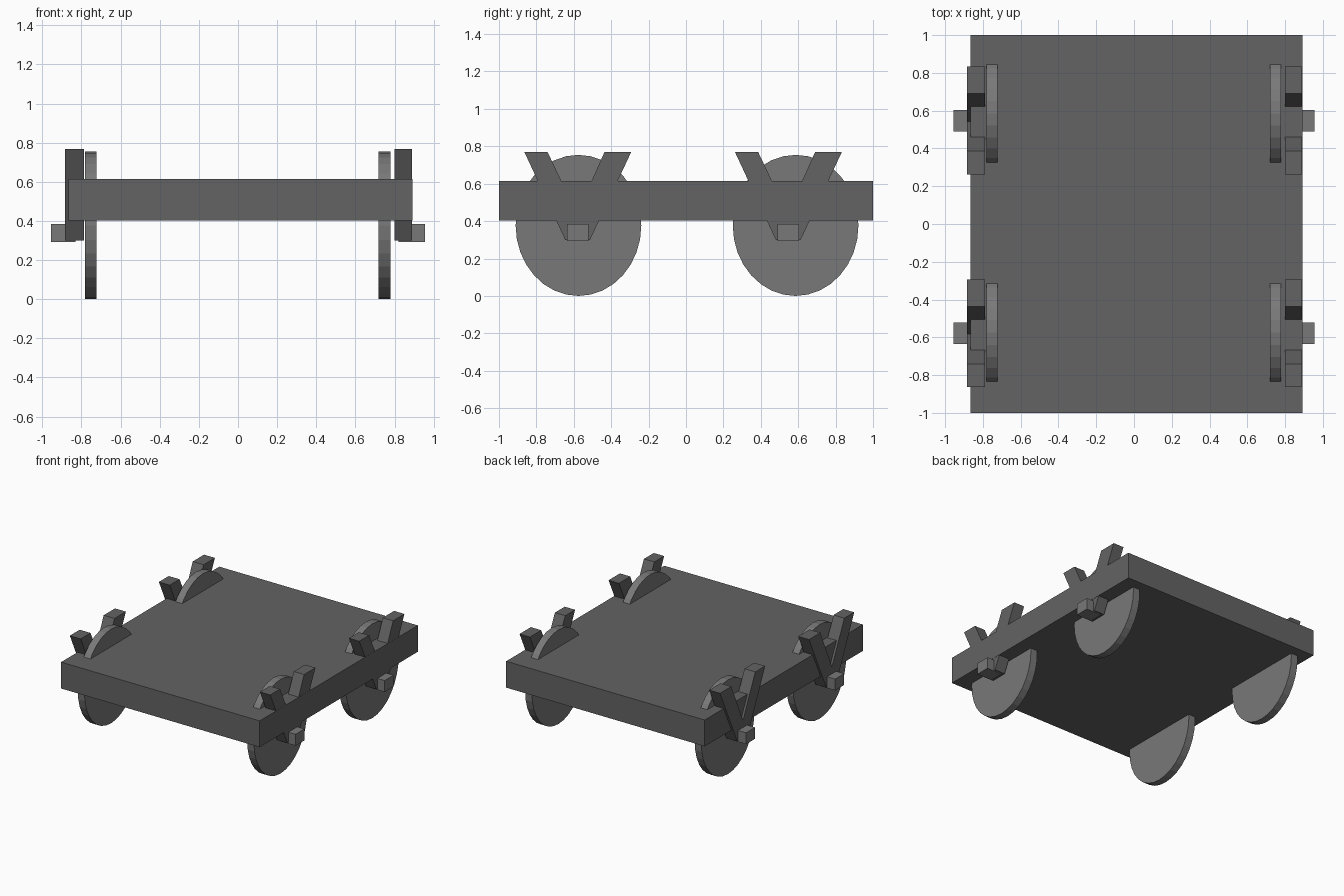
import bpy, bmesh
from mathutils import Matrix

if "Cube" in bpy.data.objects:
    bpy.data.objects.remove(bpy.data.objects["Cube"])


def paint(name, v):
    mat = bpy.data.materials.new(name)
    mat.diffuse_color = (v, v, v, 1)
    mat.use_nodes = True
    mat.node_tree.nodes["Principled BSDF"].inputs["Base Color"].default_value = mat.diffuse_color
    return mat


DARK, MID = paint("dark_grey", 0.126), paint("mid_grey", 0.19)


def finish(name, bm, mat):
    bmesh.ops.recalc_face_normals(bm, faces=bm.faces)
    mesh = bpy.data.meshes.new(name)
    bm.to_mesh(mesh)
    bm.free()
    mesh.materials.append(mat)
    obj = bpy.data.objects.new(name, mesh)
    bpy.context.collection.objects.link(obj)
    return obj


def prism(name, profile, x0, x1, mat):
    """Extrude a (y, z) profile from x0 to x1."""
    bm = bmesh.new()
    face = bm.faces.new([bm.verts.new((x0, y, z)) for y, z in profile])
    ext = bmesh.ops.extrude_face_region(bm, geom=[face])
    verts = [v for v in ext["geom"] if isinstance(v, bmesh.types.BMVert)]
    bmesh.ops.translate(bm, vec=(x1 - x0, 0, 0), verts=verts)
    # keep the starting cap so the prism is closed
    if not any(all(abs(v.co.x - x0) < 1e-6 for v in f.verts) for f in bm.faces):
        bm.faces.new([v for v in bm.verts if abs(v.co.x - x0) < 1e-6])
    return finish(name, bm, mat)


def box(name, x0, x1, y0, y1, z0, z1, mat):
    return prism(name, [(y0, z0), (y1, z0), (y1, z1), (y0, z1)], x0, x1, mat)


def wheel(name, x0, x1, y, z, ry, rz):
    """Slightly oval disc with its axis along x."""
    bm = bmesh.new()
    m = (Matrix.Translation(((x0 + x1) / 2, y, z))
         @ Matrix.Diagonal((1, ry, rz, 1))
         @ Matrix.Rotation(1.5707963, 4, 'Y'))
    bmesh.ops.create_cone(bm, cap_ends=True, segments=32, radius1=1, radius2=1,
                          depth=x1 - x0, matrix=m)
    return finish(name, bm, MID)


# Flat deck, slightly off centre
box("deck", -0.866, 0.892, -1, 1, 0.403, 0.614, DARK)

# x ranges of wheel, bracket and axle peg on each side
sides = {
    "left": ((-0.781, -0.722), (-0.884, -0.788), (-0.955, -0.83)),
    "right": ((0.719, 0.779), (0.799, 0.8905), (0.82, 0.955)),
}
# wheel centre and bracket centre along y
ends = {"front": (-0.575, -0.579), "rear": (0.586, 0.547)}
TOP, BOTTOM = 0.769, 0.3

for side, (wx, bx, px) in sides.items():
    for end, (wy, by) in ends.items():
        tag = f"{end}_{side}"
        wheel(f"wheel_{tag}", *wx, wy, 0.377, 0.336, 0.377)
        # V-shaped bracket made of two slanted arms
        prism(f"bracket_front_arm_{tag}",
              [(by - 0.285, TOP), (by - 0.161, TOP),
               (by + 0.062, BOTTOM), (by - 0.067, BOTTOM)], *bx, DARK)
        prism(f"bracket_rear_arm_{tag}",
              [(by + 0.143, TOP), (by + 0.286, TOP),
               (by + 0.066, BOTTOM), (by - 0.066, BOTTOM)], *bx, DARK)
        # Square axle peg
        box(f"axle_peg_{tag}", *px, by - 0.057, by + 0.057, 0.293, 0.384, MID)
